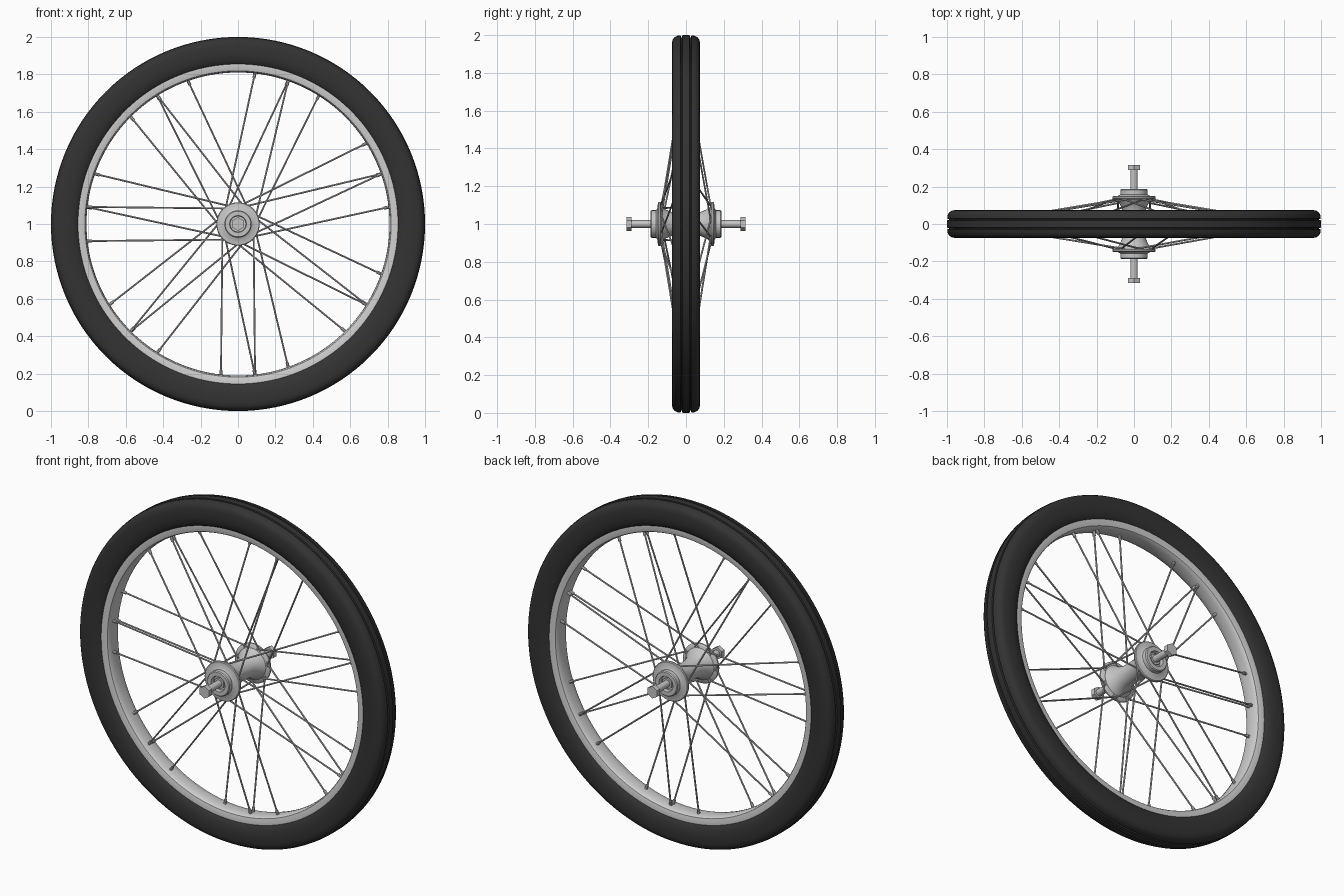
import bpy, bmesh, math
from mathutils import Vector

if "Cube" in bpy.data.objects:
    bpy.data.objects.remove(bpy.data.objects["Cube"])

CENTRE = Vector((0, 0, 1))


def material(name, value):
    m = bpy.data.materials.new(name)
    m.diffuse_color = (value, value, value, 1)
    m.use_nodes = True
    m.node_tree.nodes["Principled BSDF"].inputs["Base Color"].default_value = m.diffuse_color
    return m


RUBBER = material("black_rubber", 0.033)
ALLOY = material("light_alloy", 0.62)
HUB = material("hub_grey", 0.56)
STEEL = material("spoke_steel", 0.55)


def finish(name, bm, mat, angle=35):
    bmesh.ops.recalc_face_normals(bm, faces=bm.faces[:])
    mesh = bpy.data.meshes.new(name)
    bm.to_mesh(mesh)
    bm.free()
    mesh.materials.append(mat)
    obj = bpy.data.objects.new(name, mesh)
    bpy.context.collection.objects.link(obj)
    bpy.ops.object.select_all(action='DESELECT')
    obj.select_set(True)
    bpy.context.view_layer.objects.active = obj
    bpy.ops.object.shade_smooth_by_angle(angle=math.radians(angle))
    return obj


def lathe(name, profile, mat, steps, closed=True):
    """Spin (radius, y) points around the wheel axis."""
    bm = bmesh.new()
    rings = []
    for i in range(steps):
        a = 2 * math.pi * i / steps
        rings.append([bm.verts.new((r * math.cos(a), y, 1 + r * math.sin(a)))
                      for r, y in profile])
    n = len(profile)
    for i in range(steps):
        p, q = rings[i], rings[(i + 1) % steps]
        for j in range(n if closed else n - 1):
            k = (j + 1) % n
            bm.faces.new((p[j], p[k], q[k], q[j]))
    if not closed:
        bm.faces.new([r[0] for r in rings])
        bm.faces.new([r[-1] for r in rings])
    return finish(name, bm, mat)


def mirrored(half):
    """Complete a (radius, y) profile across y = 0."""
    return half + [(r, -y) for r, y in reversed(half) if y > 0]


def rod(bm, a, b, radius, sides):
    """Add a capped cylinder between two points."""
    d = b - a
    mat = d.to_track_quat('Z', 'Y').to_matrix().to_4x4()
    mat.translation = (a + b) / 2
    bmesh.ops.create_cone(bm, cap_ends=True, segments=sides, radius1=radius,
                          radius2=radius, depth=d.length, matrix=mat)


def polar(r, degrees, y):
    a = math.radians(degrees)
    return CENTRE + Vector((r * math.cos(a), y, r * math.sin(a)))


# Tyre with two narrow grooves either side of a centre tread band
lathe("tyre", mirrored([
    (1.0, 0), (1.0, 0.019), (0.988, 0.022), (0.988, 0.026), (0.999, 0.029),
    (0.996, 0.048), (0.988, 0.062), (0.975, 0.071), (0.955, 0.075),
    (0.91, 0.075), (0.88, 0.070), (0.86, 0.060), (0.85, 0.050),
    (0.85, 0)]), RUBBER, 128)

# Rim with flat side walls
lathe("rim", mirrored([
    (0.856, 0), (0.856, 0.055), (0.848, 0.056), (0.819, 0.049),
    (0.815, 0.044), (0.811, 0.020), (0.81, 0)]), ALLOY, 128)

# Hub shell: narrow waist, flared flanges and recessed bearing cups
lathe("hub_shell", mirrored([
    (0.015, 0.165), (0.042, 0.165), (0.045, 0.187), (0.068, 0.187),
    (0.073, 0.182), (0.073, 0.158), (0.085, 0.151), (0.112, 0.149),
    (0.116, 0.145), (0.116, 0.137), (0.112, 0.133), (0.092, 0.128),
    (0.078, 0.110), (0.066, 0.085), (0.058, 0.055), (0.055, 0)]),
    HUB, 48)

# Axle
lathe("axle", [(0.02, -0.30), (0.02, 0.30)], HUB, 24, closed=False)

# Hexagonal axle nuts and bearing lock nuts at both ends
for side, label in ((-1, "front"), (1, "rear")):
    for part, y0, y1, r in (("axle_nut", 0.288, 0.315, 0.036),
                            ("lock_nut", 0.160, 0.178, 0.034)):
        bm = bmesh.new()
        rod(bm, CENTRE + Vector((0, side * y0, 0)),
            CENTRE + Vector((0, side * y1, 0)), r, 6)
        finish(f"{label}_{part}", bm, HUB)

# Crossed spokes: seven groups, a leading and a trailing spoke per flange
STEP = 360 / 28
CROSS = 5.5 * STEP
HOLE_RADIUS = 0.085
for side, label, lead, trail in ((-1, "front", STEP, 0), (1, "rear", 0, -STEP)):
    spokes, nipples = bmesh.new(), bmesh.new()
    for k in range(7):
        group = -6.5 * STEP + 4 * STEP * k
        for rim_angle, turn in ((group + lead, CROSS), (group + trail, -CROSS)):
            hole = polar(HOLE_RADIUS, rim_angle + turn, side * 0.138)
            seat = polar(0.815, rim_angle, side * 0.010)
            inward = (hole - seat).normalized()
            rod(spokes, hole, seat, 0.0048, 8)
            rod(nipples, seat, seat + inward * 0.03, 0.0085, 8)
    finish(f"{label}_spokes", spokes, STEEL)
    finish(f"{label}_nipples", nipples, ALLOY)
